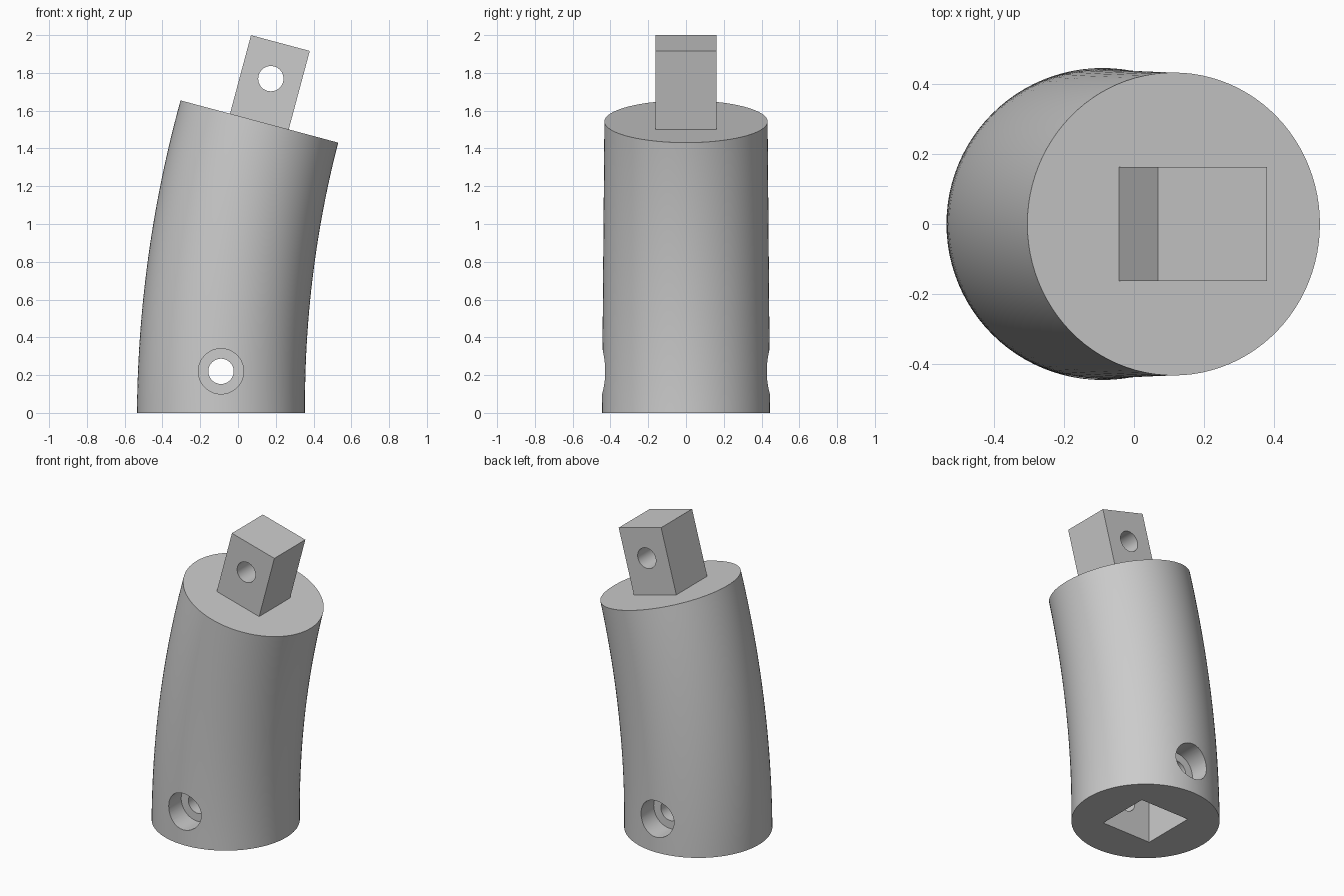
import bpy, bmesh
from math import sin, cos, pi, radians
from mathutils import Matrix, Vector

old = bpy.data.objects.get("Cube")
if old:
    bpy.data.objects.remove(old, do_unlink=True)

BEND = radians(15)          # total lean of the body
HEIGHT = 1.5425             # height of the top face centre
ARC = HEIGHT / sin(BEND)    # radius of the bent centre line
BASE = Vector((-0.09, 0, 0))
R_LOW, R_TOP = 0.445, 0.432
SIDES, RINGS = 96, 24

grey = bpy.data.materials.new("neutral grey")
grey.use_nodes = True
grey.diffuse_color = (0.6, 0.6, 0.6, 1)
grey.node_tree.nodes["Principled BSDF"].inputs["Base Color"].default_value = grey.diffuse_color


def frame(t):
    """Placement on the bent centre line, t from 0 (bottom) to 1 (top)."""
    a = BEND * t
    spot = BASE + Vector((ARC * (1 - cos(a)), 0, ARC * sin(a)))
    return Matrix.Translation(spot) @ Matrix.Rotation(a, 4, 'Y')


def make(name, bm):
    bmesh.ops.recalc_face_normals(bm, faces=bm.faces)
    mesh = bpy.data.meshes.new(name)
    bm.to_mesh(mesh)
    bm.free()
    mesh.materials.append(grey)
    ob = bpy.data.objects.new(name, mesh)
    bpy.context.collection.objects.link(ob)
    return ob


def box(name, size, matrix):
    bm = bmesh.new()
    bmesh.ops.create_cube(bm, size=1, matrix=matrix @ Matrix.Diagonal((*size, 1)))
    return make(name, bm)


def rod(name, radius, length, centre):
    """Cylinder lying along y."""
    bm = bmesh.new()
    place = Matrix.Translation(centre) @ Matrix.Rotation(pi / 2, 4, 'X')
    bmesh.ops.create_cone(bm, cap_ends=True, segments=48, radius1=radius,
                          radius2=radius, depth=length, matrix=place)
    return make(name, bm)


def cut(target, cutters):
    for c in cutters:
        c.hide_render = True
        mod = target.modifiers.new("cut", 'BOOLEAN')
        mod.operation, mod.solver, mod.object = 'DIFFERENCE', 'EXACT', c
        bpy.context.view_layer.objects.active = target
        bpy.ops.object.modifier_apply(modifier=mod.name)
        bpy.data.objects.remove(c, do_unlink=True)


# Bent, slightly tapered body lofted from circles
bm = bmesh.new()
rings = []
for i in range(RINGS + 1):
    t = i / RINGS
    r = R_LOW + (R_TOP - R_LOW) * t
    m = frame(t)
    rings.append([bm.verts.new(m @ Vector((r * cos(a), r * sin(a), 0)))
                  for a in (2 * pi * k / SIDES for k in range(SIDES))])
for low, high in zip(rings, rings[1:]):
    for k in range(SIDES):
        n = (k + 1) % SIDES
        bm.faces.new((low[k], low[n], high[n], high[k]))
bm.faces.new(rings[0][::-1])
bm.faces.new(rings[-1])
body = make("bent_body", bm)

# Square socket, cross bore and a counterbore on each side
pin = BASE + Vector((0, 0, 0.22))
cutters = [box("socket_cutter", (0.36, 0.36, 0.9), Matrix.Translation(BASE)),
           rod("bore_cutter", 0.067, 1.2, pin)]
for side in (-1, 1):
    cutters.append(rod("counterbore_cutter", 0.12, 0.4, pin + Vector((0, side * 0.495, 0))))
cut(body, cutters)

# Square tenon on the tilted top, with its own cross bore
top = frame(1)
tenon = box("square_tenon", (0.322, 0.324, 0.45), top @ Matrix.Translation((0, 0, 0.205)))
cut(tenon, [rod("tenon_bore_cutter", 0.067, 1, top @ Vector((0, 0, 0.235)))])

# Smooth round surfaces, sharp edges kept
for ob in (body, tenon):
    bpy.ops.object.select_all(action='DESELECT')
    ob.select_set(True)
    bpy.context.view_layer.objects.active = ob
    bpy.ops.object.shade_smooth_by_angle(angle=radians(30))
